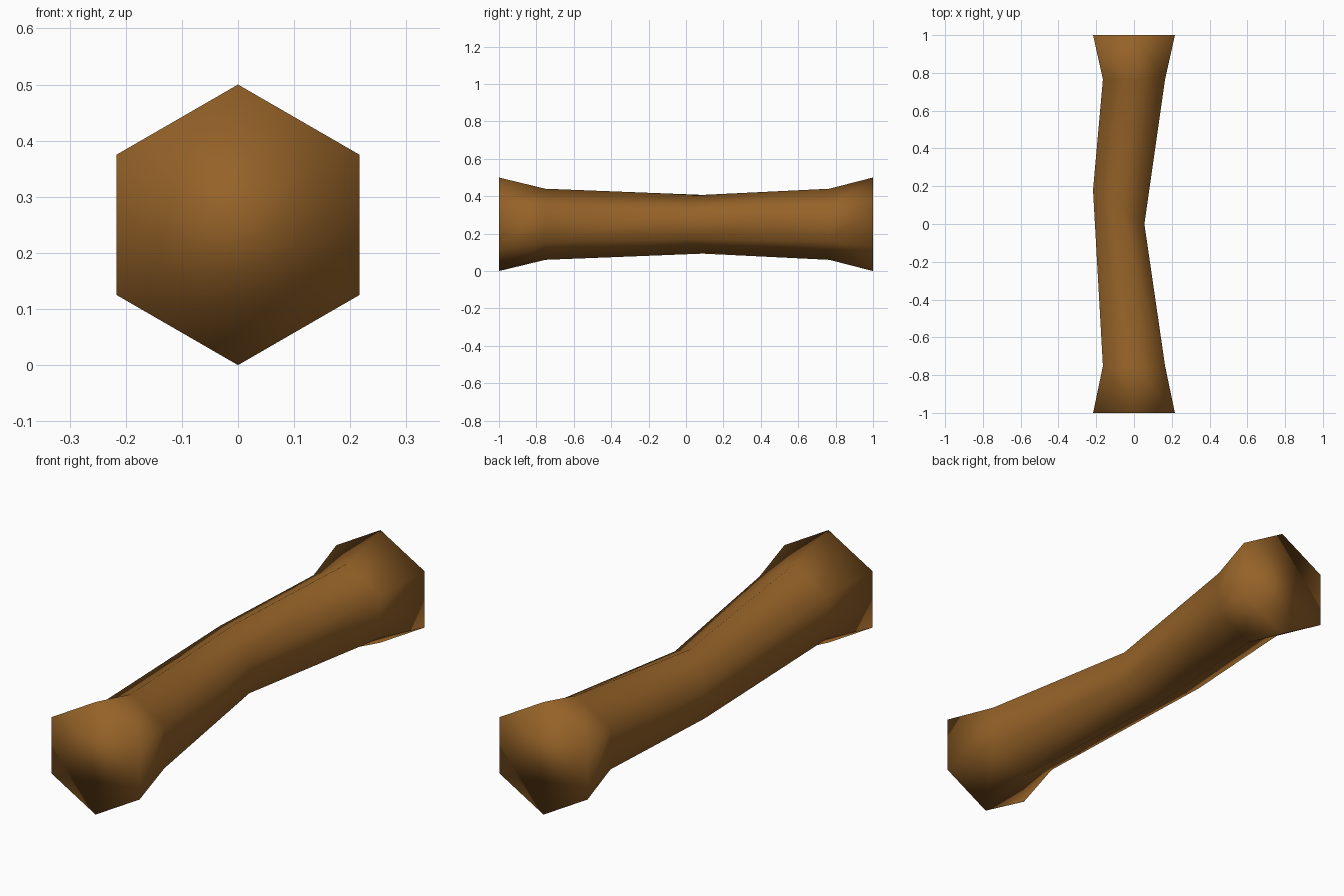
import bpy, bmesh, math

if "Cube" in bpy.data.objects:
    bpy.data.objects.remove(bpy.data.objects["Cube"])

# Flat brown colour for the whole log
mat = bpy.data.materials.new("bark brown")
mat.diffuse_color = (0.30, 0.122, 0.021, 1)
mat.use_nodes = True
mat.node_tree.nodes["Principled BSDF"].inputs["Base Color"].default_value = mat.diffuse_color

# Rings along the length: y, centre x, radius, lean of the ring (y per x)
rings = [(-1.0, 0.0, 0.25, 0.0),
         (-0.752, 0.0, 0.19, 0.0),
         (0.09, -0.081, 0.157, -0.66),   # slanted bend in the middle
         (0.766, 0.0, 0.19, 0.0),
         (1.0, 0.0, 0.25, 0.0)]

bm = bmesh.new()
loops = []
for y, cx, r, lean in rings:
    loop = []
    for i in range(6):
        a = math.pi / 2 + i * math.pi / 3
        dx = r * math.cos(a)
        loop.append(bm.verts.new((cx + dx, y + lean * dx, 0.25 + r * math.sin(a))))
    loops.append(loop)

# Side walls between neighbouring rings
for a, b in zip(loops, loops[1:]):
    for i in range(6):
        j = (i + 1) % 6
        bm.faces.new((a[i], a[j], b[j], b[i]))

# Cut ends
bm.faces.new(loops[0])
bm.faces.new(loops[-1])
bmesh.ops.recalc_face_normals(bm, faces=bm.faces)
for f in bm.faces:
    f.smooth = True

mesh = bpy.data.meshes.new("log")
bm.to_mesh(mesh)
bm.free()
mesh.materials.append(mat)
log = bpy.data.objects.new("log", mesh)
bpy.context.collection.objects.link(log)
